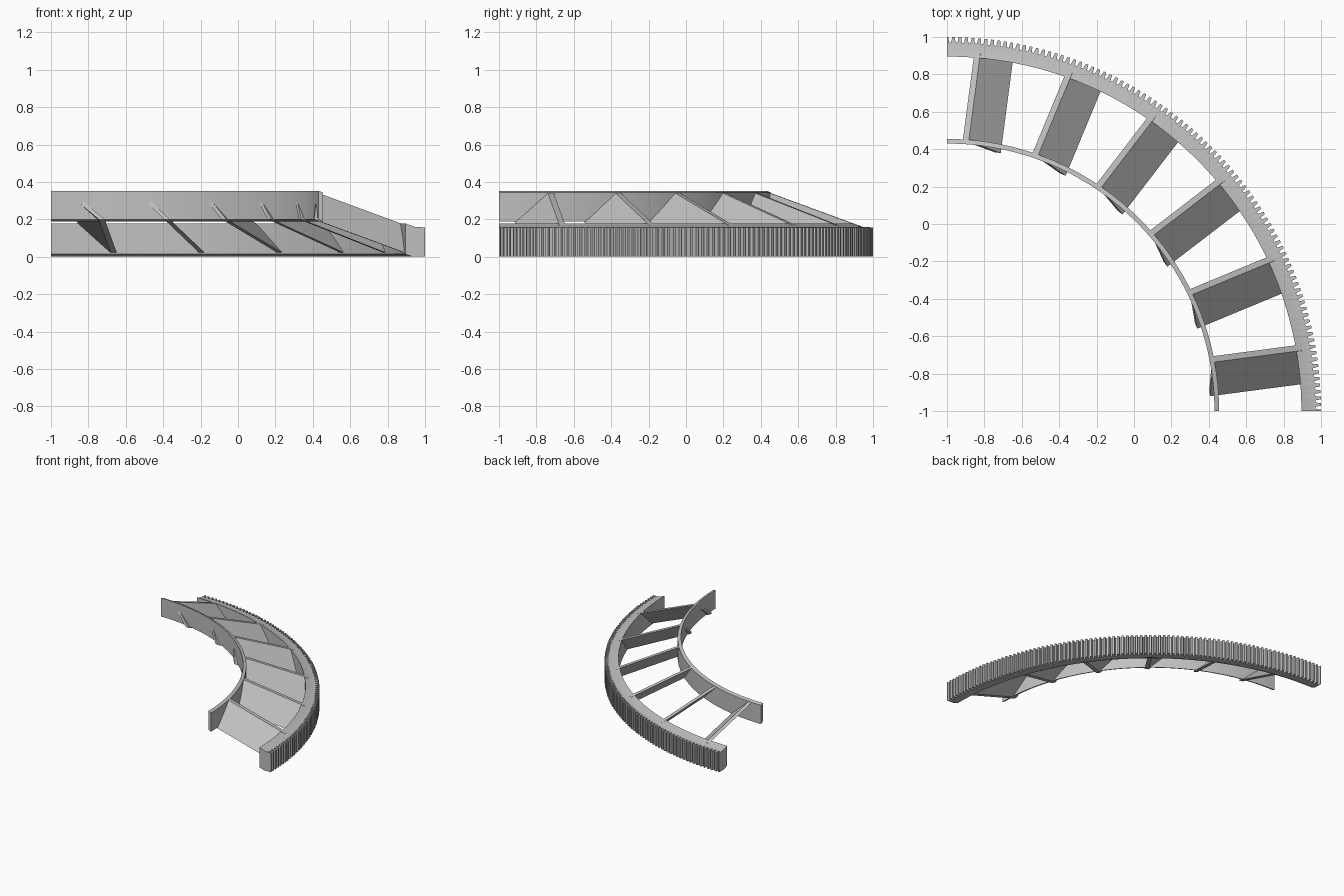
import bpy, bmesh, math
from mathutils import Vector, Matrix

cube = bpy.data.objects.get("Cube")
if cube:
    bpy.data.objects.remove(cube, do_unlink=True)

grey = bpy.data.materials.new("plain grey")
grey.use_nodes = True
colour = (0.53, 0.53, 0.53, 1)
grey.diffuse_color = colour
grey.node_tree.nodes["Principled BSDF"].inputs["Base Color"].default_value = colour

CENTRE = Vector((-1, -1, 0))   # pivot of the quarter turn
SLOPE = 0.365                  # fall of height per unit of radius


def finish(bm, name):
    bmesh.ops.recalc_face_normals(bm, faces=bm.faces)
    mesh = bpy.data.meshes.new(name)
    bm.to_mesh(mesh)
    bm.free()
    mesh.materials.append(grey)
    obj = bpy.data.objects.new(name, mesh)
    bpy.context.collection.objects.link(obj)
    bpy.ops.object.select_all(action='DESELECT')
    obj.select_set(True)
    bpy.context.view_layer.objects.active = obj
    bpy.ops.object.shade_smooth_by_angle(angle=math.radians(20))
    return obj


def sweep(name, stations):
    """Skin (angle, profile) stations around the pivot and cap both ends."""
    bm = bmesh.new()
    loops = []
    for degrees, profile in stations:
        a = math.radians(degrees)
        loops.append([bm.verts.new(CENTRE + Vector((r * math.cos(a), r * math.sin(a), z)))
                      for r, z in profile])
    n = len(loops[0])
    for p, q in zip(loops, loops[1:]):
        for i in range(n):
            j = (i + 1) % n
            bm.faces.new((p[i], p[j], q[j], q[i]))
    bm.faces.new(loops[0])
    bm.faces.new(loops[-1])
    return finish(bm, name)


# Inner ring: thin band with slanted top and bottom
band = [(1.43, 0.2), (1.455, 0.188), (1.455, 0.343), (1.43, 0.352)]
sweep("inner_ring", [(d, band) for d in range(91)])


# Outer rim: the outer wall steps in and out to form the gear teeth
def rim(outer):
    return [(1.895, 0.014), (1.933, 0), (outer, 0), (outer, 0.157),
            (1.948, 0.159), (1.895, 0.178)]


TIP, ROOT = 2.0, 1.97
stations = []
for tooth in range(90):
    for offset, radius in ((0, TIP), (0.2, TIP), (0.34, ROOT), (0.66, ROOT), (0.8, TIP)):
        stations.append((tooth + offset, rim(radius)))
stations.append((90, rim(TIP)))
sweep("toothed_rim", stations)


# Vanes: pitched plates that fall towards the rim, with level-cut edges
def vane(name, degrees):
    bm = bmesh.new()
    half, thick = 0.105, 0.032
    # each edge: start radius, start height, tangential range
    edges = [(1.445, 0.343, half - thick, half), (1.405, 0.2, -half, thick - half)]
    ends = []
    for shift in (0, 1):
        ring = []
        for (r, z, t0, t1), flip in zip(edges, (False, True)):
            end = 1.925 if shift else r
            height = z - SLOPE * (end - r)
            for t in ((t1, t0) if flip else (t0, t1)):
                ring.append(bm.verts.new((end, t, height)))
        ends.append(ring)
    for i in range(4):
        j = (i + 1) % 4
        bm.faces.new((ends[0][i], ends[0][j], ends[1][j], ends[1][i]))
    bm.faces.new(ends[0])
    bm.faces.new(ends[1])
    turn = Matrix.Translation(CENTRE) @ Matrix.Rotation(math.radians(degrees), 4, 'Z')
    bmesh.ops.transform(bm, matrix=turn, verts=bm.verts)
    finish(bm, name)


for k in range(6):
    vane(f"vane_{k + 1}", 7.5 + 15 * k)
